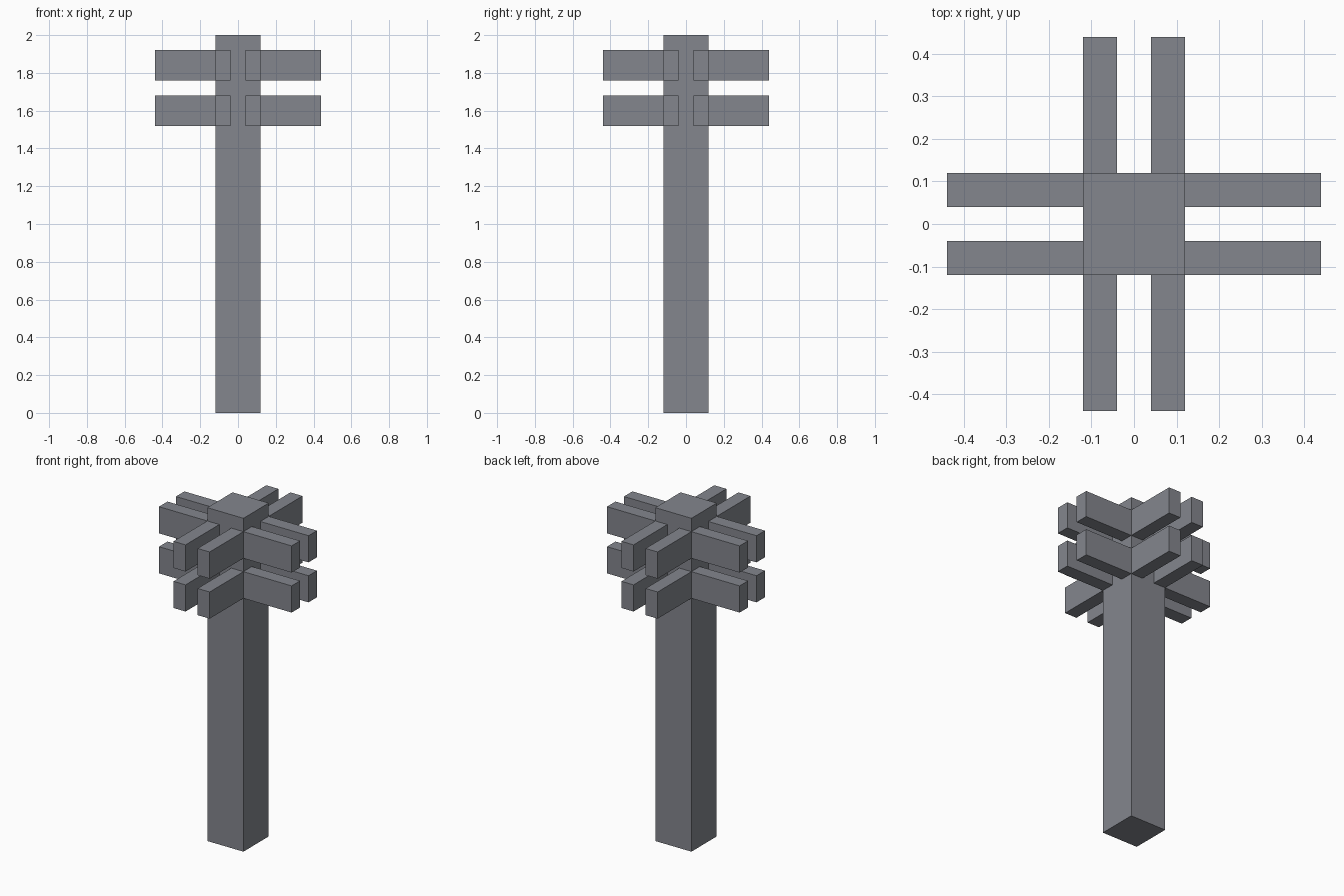
import bpy
from mathutils import Matrix, Vector
from math import pi

cube = bpy.data.objects.get("Cube")
if cube:
    bpy.data.objects.remove(cube, do_unlink=True)

# Single grey finish
grey = bpy.data.materials.new("slate_grey")
grey.use_nodes = True
color = (0.23, 0.24, 0.27, 1)
grey.diffuse_color = color
grey.node_tree.nodes["Principled BSDF"].inputs["Base Color"].default_value = color


def box(name, low, high, turn=0):
    """Box between two corners, turned about the vertical axis."""
    low, high = Vector(low), Vector(high)
    bpy.ops.mesh.primitive_cube_add(size=1)
    obj = bpy.context.object
    obj.name = obj.data.name = name
    obj.data.transform(Matrix.Rotation(turn, 4, "Z")
                       @ Matrix.Translation((low + high) / 2)
                       @ Matrix.Diagonal((*(high - low), 1)))
    obj.data.materials.append(grey)
    return obj


HALF, REACH, GAP = 0.12, 0.44, 0.04

# Square post
box("post", (-HALF, -HALF, 0), (HALF, HALF, 2))

# Two tiers of paired arms on all four sides, flush with the post corners
for tier, (bottom, top) in {"lower": (1.52, 1.68), "upper": (1.76, 1.92)}.items():
    for i, side in enumerate(("left", "back", "right", "front")):
        for n, y in enumerate((-HALF, GAP), 1):
            box(f"{tier}_{side}_arm_{n}", (HALF, y, bottom),
                (REACH, y + HALF - GAP, top), i * pi / 2)
